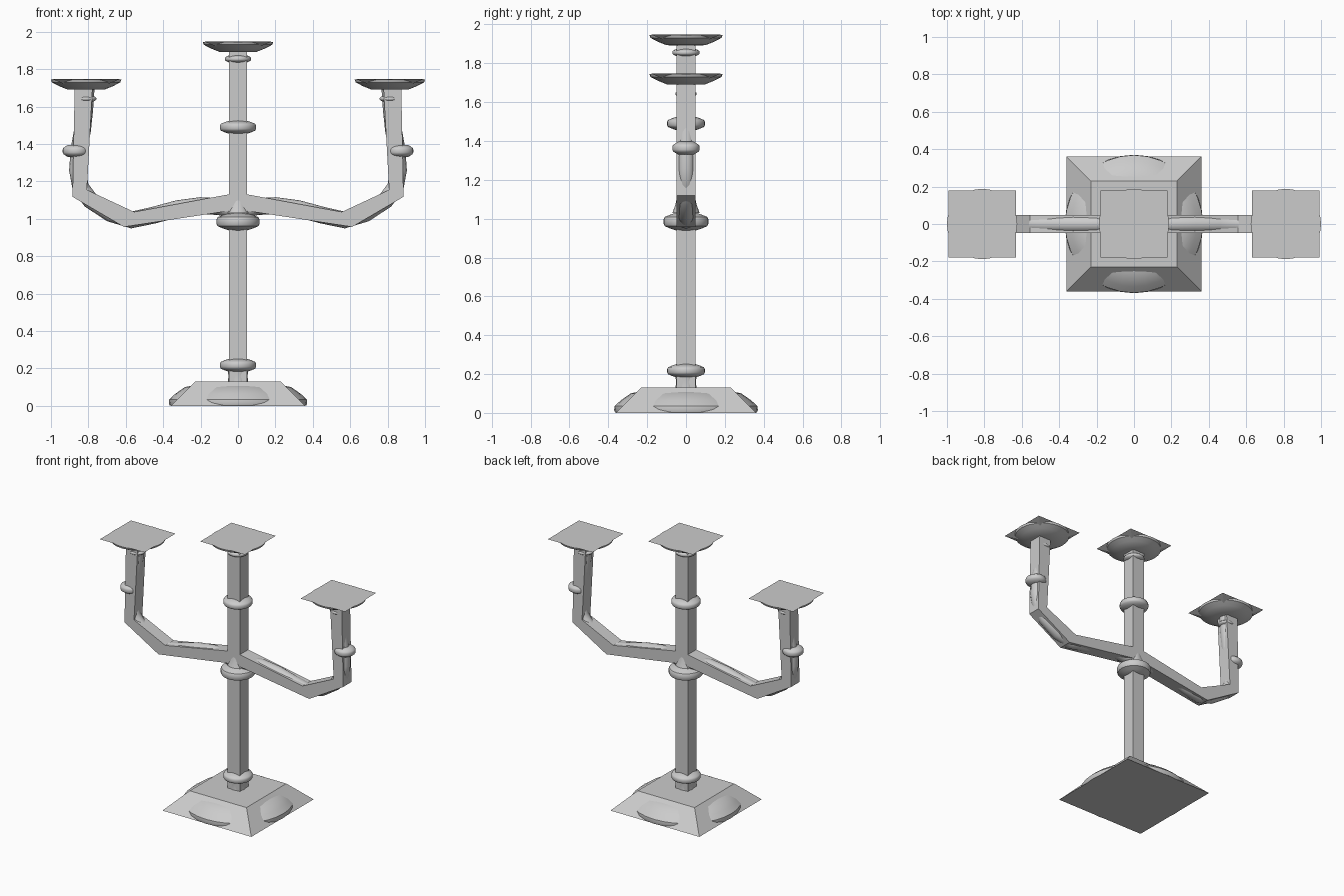
import bpy, bmesh, math
from mathutils import Vector

if "Cube" in bpy.data.objects:
    bpy.data.objects.remove(bpy.data.objects["Cube"])


def make_object(name, bm, smooth=False):
    bmesh.ops.recalc_face_normals(bm, faces=bm.faces)
    mesh = bpy.data.meshes.new(name)
    bm.to_mesh(mesh)
    bm.free()
    ob = bpy.data.objects.new(name, mesh)
    bpy.context.collection.objects.link(ob)
    if smooth:
        bpy.ops.object.select_all(action='DESELECT')
        ob.select_set(True)
        bpy.context.view_layer.objects.active = ob
        bpy.ops.object.shade_smooth_by_angle(angle=math.radians(40))
    return ob


def skin(bm, rings):
    # Joins vertex rings into a closed, capped solid
    loops = [[bm.verts.new(p) for p in r] for r in rings]
    n = len(loops[0])
    for a, b in zip(loops, loops[1:]):
        for i in range(n):
            j = (i + 1) % n
            bm.faces.new((a[i], a[j], b[j], b[i]))
    bm.faces.new(loops[0])
    bm.faces.new(loops[-1])


def square_block(name, x, levels):
    # levels: (half width, z)
    bm = bmesh.new()
    skin(bm, [[(x + sx * h, sy * h, z) for sx, sy in
               ((-1, -1), (1, -1), (1, 1), (-1, 1))] for h, z in levels])
    return make_object(name, bm)


def turned(name, x, z0, profile, sides=32):
    # profile: (radius, z offset)
    bm = bmesh.new()
    skin(bm, [[(x + r * math.cos(math.tau * i / sides),
                r * math.sin(math.tau * i / sides), z0 + z)
               for i in range(sides)] for r, z in profile])
    return make_object(name, bm, True)


def knop(name, x, z, r, h, core=0.045):
    mid = (core + r) / 2
    turned(name, x, z, [(core, -h), (mid, -0.75 * h), (r * 0.95, -0.5 * h),
                        (r, -0.25 * h), (r, 0.25 * h), (r * 0.95, 0.5 * h),
                        (mid, 0.75 * h), (core, h)])


def drip_pan(name, x, top):
    square_block(name + "_square", x, [(0.05, top - 0.055), (0.18, top)])
    turned(name + "_bowl", x, top, [(0.05, -0.056), (0.10, -0.055), (0.145, -0.037),
                                    (0.183, -0.017), (0.188, -0.003)])


# Base
square_block("base_square", 0, [(0.36, 0), (0.23, 0.13)])
turned("base_round", 0, 0, [(0.365, 0.001), (0.37, 0.015), (0.368, 0.035), (0.335, 0.065),
                            (0.285, 0.1), (0.22, 0.115)])

# Central stem with knops
square_block("stem", 0, [(0.049, 0.12), (0.049, 1.90)])
turned("stem_foot", 0, 0.13, [(0.055, -0.01), (0.051, 0.03), (0.056, 0.07)])
for z, r, h in ((0.217, 0.097, 0.036), (0.985, 0.115, 0.048),
                (1.49, 0.097, 0.036), (1.855, 0.07, 0.02)):
    knop("stem_knop", 0, z, r, h)
turned("arm_boss", 0, 1.03, [(0.07, 0), (0.055, 0.04), (0.045, 0.09)])
drip_pan("centre_pan", 0, 1.948)

# Arms
outline = [(0, 1.14), (0.555, 1.037), (0.808, 1.155), (0.778, 1.70),
           (0.873, 1.70), (0.885, 1.118), (0.61, 0.957), (0, 1.05)]
path = [(0.02, 1.045), (0.10, 1.065), (0.20, 1.071), (0.32, 1.055), (0.45, 1.02),
        (0.57, 0.994), (0.68, 1.028), (0.79, 1.10), (0.842, 1.17), (0.858, 1.26),
        (0.850, 1.37), (0.832, 1.47), (0.82, 1.58), (0.812, 1.70)]

for side, label in ((-1, "left"), (1, "right")):
    # Angular arm
    bm = bmesh.new()
    skin(bm, [[(side * x, y, z) for x, z in outline] for y in (-0.048, 0.048)])
    make_object(label + "_arm", bm)

    # Curved round arm inside it
    bm = bmesh.new()
    rings = []
    for i, (x, z) in enumerate(path):
        a, b = path[max(i - 1, 0)], path[min(i + 1, len(path) - 1)]
        t = Vector((b[0] - a[0], 0, b[1] - a[1])).normalized()
        n = Vector((-t.z, 0, t.x))
        ring = []
        for k in range(16):
            ang = math.tau * k / 16
            p = Vector((x, 0, z)) + 0.045 * (math.cos(ang) * n + math.sin(ang) * Vector((0, 1, 0)))
            ring.append((side * p.x, p.y, p.z))
        rings.append(ring)
    skin(bm, rings)
    make_object(label + "_arm_tube", bm, True)

    # Arm knops and drip pan
    knop(label + "_arm_knop", side * 0.867, 1.363, 0.07, 0.033, 0.04)
    knop(label + "_arm_collar", side * 0.812, 1.642, 0.055, 0.014, 0.04)
    drip_pan(label + "_pan", side * 0.812, 1.747)
